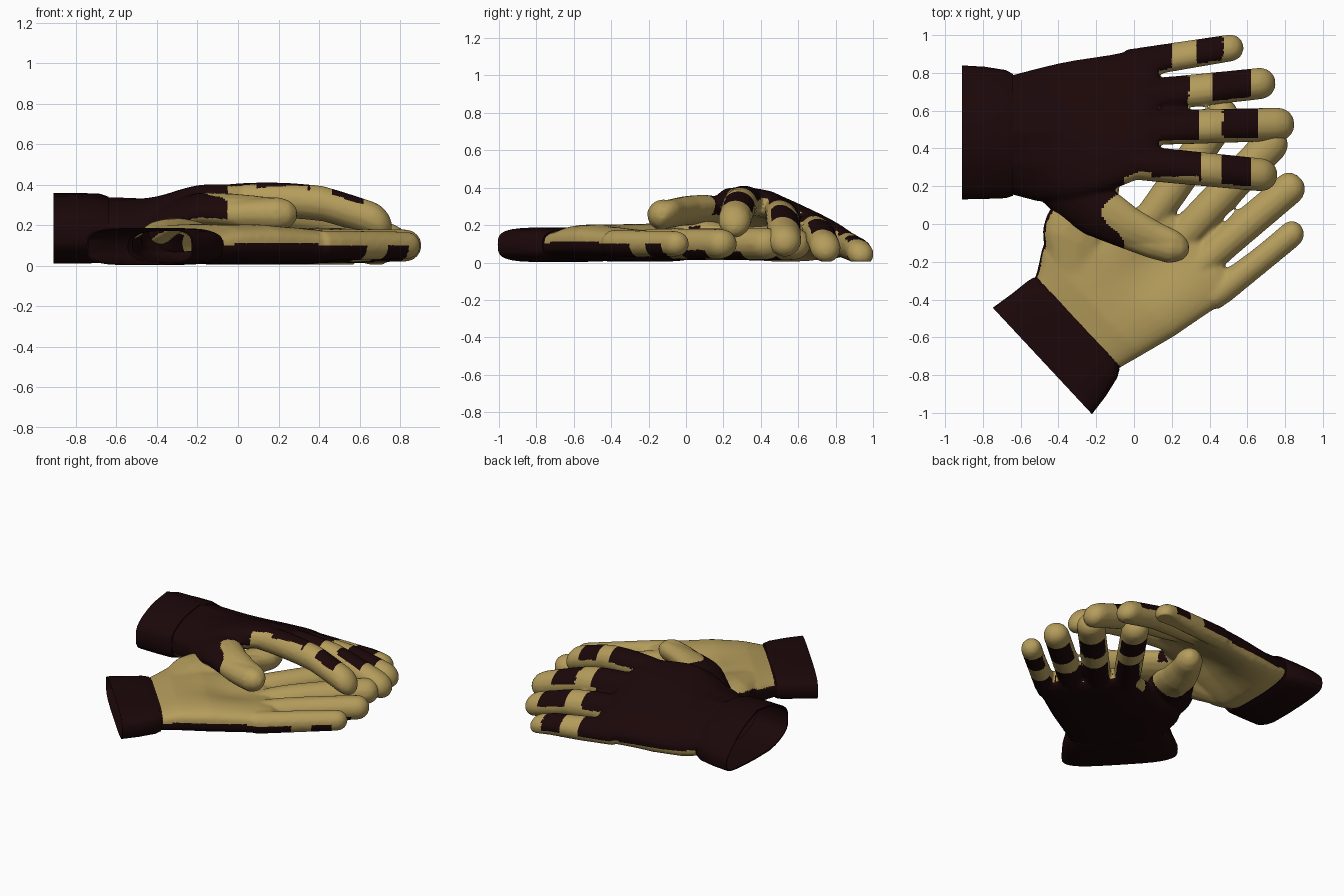
import bpy, bmesh, math
from mathutils import Vector

if "Cube" in bpy.data.objects:
    bpy.data.objects.remove(bpy.data.objects["Cube"])


def material(name, rgb):
    m = bpy.data.materials.new(name)
    m.diffuse_color = (*rgb, 1)
    m.use_nodes = True
    m.node_tree.nodes["Principled BSDF"].inputs["Base Color"].default_value = m.diffuse_color
    return m


DARK = material("dark maroon", (0.011, 0.0022, 0.0026))
TAN = material("tan leather", (0.46, 0.335, 0.106))

# Glove space: u from cuff to fingertips, v towards the little finger, z out of the back
# base uv, tip uv, base radius, tip radius, end of knuckle patch, band start, band end
FINGERS = [
    ((0.88, 0.362), (1.49, 0.458), 0.076, 0.068, 1.11, 1.24, 1.38),
    ((0.90, 0.190), (1.66, 0.270), 0.086, 0.080, 1.20, 1.33, 1.53),
    ((0.90, 0.025), (1.76, 0.05), 0.092, 0.086, 1.25, 1.38, 1.57),
    ((0.88, -0.155), (1.67, -0.235), 0.094, 0.088, 1.27, 1.37, 1.53),
]
THUMB = [(0.42, -0.20, -.02, .12), (0.55, -0.30, -.05, .14), (0.72, -0.41, -.065, .145),
         (0.88, -0.50, -.075, .115), (1.02, -0.565, -.085, .10), (1.12, -0.60, -.09, .09),
         (1.17, -0.605, -.09, .065), (1.20, -0.605, -.09, .03)]
# u, v min, v max, z bottom, z top
PALM = [(0.16, -.33, .305, -.075, .075), (0.27, -.335, .305, -.08, .08),
        (0.40, -.37, .335, -.11, .085), (0.60, -.37, .38, -.12, .09),
        (0.80, -.30, .41, -.105, .09), (0.93, -.25, .435, -.09, .09),
        (1.00, -.235, .435, -.075, .08), (1.04, -.20, .41, -.05, .06)]


def section(u, v0, v1, z0, z1, power=0.65, n=32):
    """Flattened oval ring across the hand."""
    pts = []
    for i in range(n):
        a = 2 * math.pi * i / n
        c, s = math.cos(a), math.sin(a)
        y = math.copysign(abs(c) ** power, c)
        z = math.copysign(abs(s) ** power, s)
        pts.append(Vector((u, (v0 + v1) / 2 + y * (v1 - v0) / 2,
                           (z0 + z1) / 2 + z * (z1 - z0) / 2)))
    return pts


def loft(bm, rings, closed=False):
    vs = [[bm.verts.new(p) for p in r] for r in rings]
    n = len(vs[0])
    pairs = list(zip(vs, vs[1:])) + ([(vs[-1], vs[0])] if closed else [])
    for a, b in pairs:
        for i in range(n):
            bm.faces.new((a[i], a[(i + 1) % n], b[(i + 1) % n], b[i]))
    if not closed:
        bm.faces.new(vs[0])
        bm.faces.new(vs[-1])


def tube(bm, path, n=14, flat=0.088):
    """Finger-like tube through (u, v, z, radius) points."""
    rings = []
    for i, (u, v, z, r) in enumerate(path):
        a, b = path[max(i - 1, 0)], path[min(i + 1, len(path) - 1)]
        d = Vector((b[0] - a[0], b[1] - a[1], 0)).normalized()
        side = Vector((-d.y, d.x, 0))
        rings.append([Vector((u, v, z)) + side * r * math.cos(2 * math.pi * k / n)
                      + Vector((0, 0, min(r, flat) * math.sin(2 * math.pi * k / n)))
                      for k in range(n)])
    loft(bm, rings)


def finger_path(f):
    (u0, v0), (u1, v1), r0, r1 = f[:4]
    length = math.hypot(u1 - u0, v1 - v0)
    sc = 1 - r1 / length
    path = []
    for s in [0, .2, .4, .55, .7, sc] + [sc + (1 - sc) * k for k in (.35, .65, .85, .97)]:
        r = r0 + (r1 - r0) * s
        if s > sc:
            r *= math.sqrt(1 - ((s - sc) / (1 - sc)) ** 2)
        path.append((u0 + (u1 - u0) * s, v0 + (v1 - v0) * s, -0.005, r))
    return path


def is_dark(c, n):
    """Dark back of hand, knuckle patches and finger bands; tan elsewhere."""
    u, v = c.x, c.y
    if u < 0.28:
        return True
    if v < -0.25 and u < 1.25:
        return n.z > -0.6 and u < 0.80 + 0.06 * math.sin(v * 18)
    if u < 1.0:
        if v < -0.21 and u > 0.83:
            return n.z > 0.75
        return n.z > -0.05
    best = min(FINGERS, key=lambda f: abs(
        v - f[0][1] - (f[1][1] - f[0][1]) * (u - f[0][0]) / (f[1][0] - f[0][0])))
    outer = best is FINGERS[0] and n.y > 0
    return n.z > (-0.05 if outer else 0.42) and (u < best[4] or best[5] < u < best[6])


def clamp(x):
    return max(0.0, min(1.0, x))


def interp(x, table):
    for (x0, *a), (x1, *b) in zip(table, table[1:]):
        if x <= x1:
            t = clamp((x - x0) / (x1 - x0))
            return [p + (q - p) * t for p, q in zip(a, b)]
    return table[-1][1:]


# Upper glove's wrist opening: v, middle height, half height
WRIST = [(-.38, .165, .12), (-.18, .175, .165), (0, .185, .175), (.2, .15, .135), (.38, .09, .075)]


def place_upper(p):
    """Back up, little finger side on the ground, arched over the other glove."""
    u, v, z = p
    t = math.radians(15)
    lift = 0.10 * max(0, math.sin(math.pi * clamp((u - .3) / 1.4)))
    lift *= clamp((.45 - v) / .5) * clamp((v + .6) / .3)
    lift -= 0.15 * max(0, u - 1.33)
    if v > 0:
        v *= 1 + .05 * clamp((u - .2) / .3)
    h = .185 - v * math.sin(t) + z * math.cos(t) + lift
    mid, half = interp(v, WRIST)
    w = clamp((.75 - u) / .5)
    w = w * w * (3 - 2 * w)
    h += (mid + z / .092 * half - h) * w
    flare = .065 * clamp(1 - u / .25)
    y = .48 + v * (math.cos(t) + .02 * w - flare) + z * math.sin(t) * (1 - w)
    return Vector((-.91 + u, y + .005 * w, max(.006, h)))


def place_lower(p):
    """Palm up, turned across the upper glove, thumb root spread outward."""
    u, v, z = p
    a = math.radians(43)
    if v < -.35:  # thumb lies low beside the palm
        z += .07 * clamp((-v - .35) / .15) * clamp((u - .6) / .3)
    elif u > .95:  # fingers fan slightly towards the thumb side
        v -= interp(v, [(-.3, .12), (.05, .09), (.28, .05), (.34, .05), (.38, .08)])[0] * (u - .95)
    v -= .09 * math.exp(-((u - .5) / .17) ** 2) * clamp((-v - .15) / .2)
    return Vector((-.485 + u * math.cos(a) + v * math.sin(a),
                   -.725 + u * math.sin(a) - v * math.cos(a), max(0, .095 - z)))


def add_object(name, bm):
    me = bpy.data.meshes.new(name)
    bmesh.ops.recalc_face_normals(bm, faces=bm.faces)
    bm.to_mesh(me)
    bm.free()
    ob = bpy.data.objects.new(name, me)
    bpy.context.collection.objects.link(ob)
    return ob


# Hand body: palm, fingers and thumb fused into one skin
bm = bmesh.new()
loft(bm, [section(*r) for r in PALM])
for f in FINGERS:
    tube(bm, finger_path(f))
tube(bm, THUMB, flat=0.085)
source = add_object("hand_source", bm)
rm = source.modifiers.new("fuse", 'REMESH')
rm.mode = 'VOXEL'
rm.voxel_size = 0.012
sm = source.modifiers.new("soften", 'SMOOTH')
sm.factor = 0.5
sm.iterations = 5
dg = bpy.context.evaluated_depsgraph_get()
hand = bpy.data.meshes.new_from_object(source.evaluated_get(dg))
bpy.data.objects.remove(source)

for label, place in (("upper", place_upper), ("lower", place_lower)):
    # Hand, open at the wrist
    bm = bmesh.new()
    bm.from_mesh(hand)
    bmesh.ops.delete(bm, geom=[f for f in bm.faces if f.calc_center_median().x < 0.23],
                     context='FACES')
    bm.normal_update()
    for f in bm.faces:
        f.material_index = 0 if is_dark(f.calc_center_median(), f.normal) else 1
        f.smooth = True
    for v in bm.verts:
        if v.co.z < 0:  # hollow of the palm
            v.co.z += .045 * math.exp(-((v.co.x - .8) / .22) ** 2 - ((v.co.y - .02) / .17) ** 2)
        v.co = place(v.co)
    ob = add_object(label + "_glove_hand", bm)
    ob.data.materials.append(DARK)
    ob.data.materials.append(TAN)

    # Cuff: flared open sleeve with a thin wall
    bm = bmesh.new()
    outer = [(0, -.385, .385, .092), (.12, -.37, .365, .092), (.23, -.355, .335, .09),
             (.27, -.34, .31, .083)]
    inner = [(u, a + .01, b - .01, h - .006) for u, a, b, h in reversed(outer)]
    loft(bm, [section(u, a, b, -h, h, 0.55) for u, a, b, h in outer + inner], closed=True)
    for v in bm.verts:
        v.co = place(v.co)
    ob = add_object(label + "_glove_cuff", bm)
    ob.data.materials.append(DARK)
    bpy.ops.object.select_all(action='DESELECT')
    ob.select_set(True)
    bpy.context.view_layer.objects.active = ob
    bpy.ops.object.shade_smooth_by_angle()
